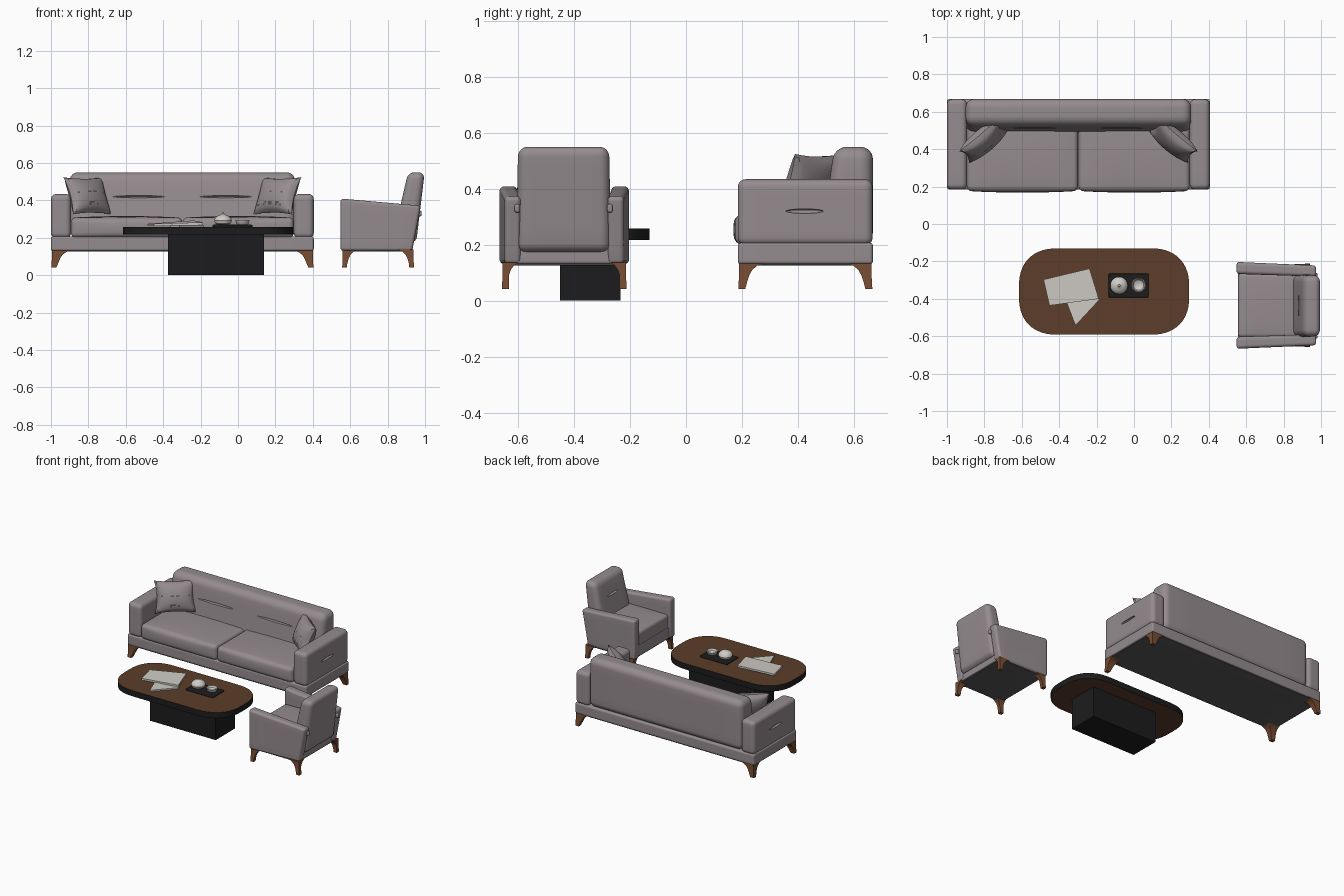
import bpy, bmesh, math, random
from mathutils import Vector, Matrix

if "Cube" in bpy.data.objects:
    bpy.data.objects.remove(bpy.data.objects["Cube"])

random.seed(3)

def material(name, rgb):
    m = bpy.data.materials.new(name)
    m.diffuse_color = (*rgb, 1)
    m.use_nodes = True
    m.node_tree.nodes["Principled BSDF"].inputs["Base Color"].default_value = m.diffuse_color
    return m

GREY = material("grey upholstery", (0.30, 0.262, 0.275))
DARK = material("dark underside", (0.10, 0.10, 0.10))
WOOD = material("walnut wood", (0.107, 0.048, 0.023))
LEG = material("leg wood", (0.19, 0.075, 0.033))
BLACK = material("black lacquer", (0.012, 0.012, 0.013))
CREAM = material("cream", (0.62, 0.60, 0.56))

def finish(name, bm, *mats):
    bmesh.ops.recalc_face_normals(bm, faces=bm.faces)
    me = bpy.data.meshes.new(name)
    bm.to_mesh(me)
    bm.free()
    ob = bpy.data.objects.new(name, me)
    bpy.context.collection.objects.link(ob)
    for m in mats:
        me.materials.append(m)
    return ob

def soft_box(name, lo, hi, r, mat=GREY, bulge=0.0, warp=None):
    """Rounded box between two corners, optional crowned top and vertex warp."""
    lo, hi = Vector(lo), Vector(hi)
    c, h = (lo + hi) / 2, (hi - lo) / 2
    n, k = 14, 4
    bm = bmesh.new()
    bmesh.ops.create_cube(bm, size=2)
    bmesh.ops.subdivide_edges(bm, edges=bm.edges[:], cuts=n - 1, use_grid_fill=True)
    def place(v, half):
        i = round((v + 1) / 2 * n)
        if i <= k:
            return -half + r * i / k
        if i >= n - k:
            return half - r * (n - i) / k
        return (half - r) * (2 * (i - k) / (n - 2 * k) - 1)
    for v in bm.verts:
        p = Vector(place(v.co[a], h[a]) for a in range(3))
        q = Vector(max(-h[a] + r, min(h[a] - r, p[a])) for a in range(3))
        p = q + (p - q).normalized() * r
        if bulge and p.z > 0:
            p.z += bulge * (1 - (p.x / h.x) ** 2) * (1 - (p.y / h.y) ** 2)
        if bulge and p.y < 0:
            p.y -= bulge * (1 - (p.x / h.x) ** 4) * (1 - (p.z / h.z) ** 2)
        p += c
        v.co = warp(p) if warp else p
    return finish(name, bm, mat)

def cut_slot(ob, centre, size):
    """Carve a lens-shaped crease into an object."""
    bm = bmesh.new()
    bmesh.ops.create_uvsphere(bm, u_segments=24, v_segments=12, radius=1)
    for v in bm.verts:
        v.co = Vector(centre) + Vector(v.co[a] * size[a] for a in range(3))
    cutter = finish("slot_cutter", bm)
    cutter.hide_render = True
    mod = ob.modifiers.new("slot", 'BOOLEAN')
    mod.operation, mod.solver, mod.object = 'DIFFERENCE', 'EXACT', cutter
    bpy.context.view_layer.objects.active = ob
    bpy.ops.object.modifier_apply(modifier="slot")
    bpy.data.objects.remove(cutter)

def corner_leg(name, x, y, sx, sy, wx, wy):
    """Bracket leg: flush outer corner, flaring inward at the top."""
    bm = bmesh.new()
    rings = []
    for z, f, o in ((0.137, 1, 0), (0.125, .72, 0), (0.11, .52, 0), (0.09, .4, 0), (0.065, .31, .002), (0.042, .22, .003)):
        a, b = x - sx * o, y - sy * o
        e, d = x + sx * max(wx * f, .022), y + sy * max(wy * f, .022)
        rings.append([bm.verts.new(p) for p in ((a, b, z), (e, b, z), (e, d, z), (a, d, z))])
    for r0, r1 in zip(rings, rings[1:]):
        for i in range(4):
            j = (i + 1) % 4
            bm.faces.new((r0[i], r0[j], r1[j], r1[i]))
    bm.faces.new(rings[0])
    bm.faces.new(rings[-1])
    finish(name, bm, LEG)

def lathe(name, profile, x, y, mat):
    bm = bmesh.new()
    vs = [bm.verts.new((r, 0, z)) for r, z in profile]
    es = [bm.edges.new(p) for p in zip(vs, vs[1:])]
    bmesh.ops.spin(bm, geom=vs + es, cent=(0, 0, 0), axis=(0, 0, 1), angle=math.tau, steps=32)
    bmesh.ops.remove_doubles(bm, verts=bm.verts, dist=1e-5)
    bmesh.ops.translate(bm, verts=bm.verts, vec=(x, y, 0))
    finish(name, bm, mat)

def prism(name, outline, height, side, cap):
    """Extrude a flat outline upward; caps and sides coloured separately."""
    bm = bmesh.new()
    f = bm.faces.new([bm.verts.new(p) for p in outline])
    top = bmesh.ops.extrude_face_region(bm, geom=[f], use_keep_orig=True)["geom"]
    bmesh.ops.translate(bm, verts=[g for g in top if isinstance(g, bmesh.types.BMVert)], vec=(0, 0, height))
    bm.normal_update()
    for f in bm.faces:
        f.material_index = 1 if abs(f.normal.z) > 0.7 else 0
    finish(name, bm, side, cap)

def pillow(name, x, y, z, yaw):
    bm = bmesh.new()
    n, w, h, t = 20, 0.27, 0.215, 0.055
    for s in (-1, 1):
        g = bmesh.ops.create_grid(bm, x_segments=n, y_segments=n, size=1)["verts"]
        for f in {f for v in g for f in v.link_faces}:
            m = f.calc_center_median()
            band = -0.75 < m.y < -0.55 or 0.05 < m.y < 0.15
            f.material_index = int(s < 0 and band and abs(m.x) < .8 and random.random() < 0.3)
        for v in g:
            u, q = v.co.x, v.co.y
            d = max(0, (1 - u * u) * (1 - q * q)) ** 0.45
            v.co = (u * w / 2 * (1 - .13 * (1 - q * q)), s * t * d, q * h / 2 * (1 - .1 * (1 - u * u)))
    bmesh.ops.remove_doubles(bm, verts=bm.verts, dist=1e-5)
    rot = Matrix.Rotation(yaw, 4, 'Z') @ Matrix.Rotation(math.radians(-22), 4, 'X')
    bmesh.ops.transform(bm, matrix=Matrix.Translation((x, y, z)) @ rot, verts=bm.verts)
    finish(name, bm, GREY, DARK)

# --- Sofa ---
soft_box("sofa_plinth", (-1, .185, .13), (.405, .668, .207), .012)
soft_box("sofa_underside", (-.993, .192, .126), (.398, .66, .136), .003, DARK)
for side, x0, x1, face in (("left", -1, -.893, -1), ("right", .298, .405, .405)):
    arm = soft_box("sofa_arm_" + side, (x0, .185, .198), (x1, .667, .434), .028)
    cut_slot(arm, (face, .424, .32), (.014, .068, .008))

def sofa_lean(p):
    if p.y < .6:
        p.y -= .05 * (.55 - p.z) / .35
    return p
back = soft_box("sofa_back", (-.9, .53, .2), (.305, .668, .55), .045, warp=sofa_lean)
for x in (-.53, -.065):
    cut_slot(back, (x, .51, .42), (.14, .018, .006))
soft_box("sofa_seat_left", (-.893, .178, .2), (-.299, .56, .308), .025, bulge=.009)
soft_box("sofa_seat_right", (-.296, .178, .2), (.298, .56, .308), .025, bulge=.009)
for x, sx in ((-.995, 1), (.4, -1)):
    for y, sy in ((.19, 1), (.663, -1)):
        corner_leg("sofa_leg", x, y, sx, sy, .11, .09)
pillow("pillow_left", -.805, .445, .425, math.radians(40))
pillow("pillow_right", .21, .445, .425, math.radians(-40))

# --- Armchair, facing left ---
def arm_shape(p):
    t = (p.x - .55) / .425
    f = (p.z - .13) / .28
    p.z -= .038 * t * f
    p.x -= .045 * t * (1 - f)
    p.y += (-.435 - p.y) * .08 * t
    return p
for side, y0, y1 in (("near", -.667, -.603), ("far", -.267, -.203)):
    soft_box("chair_arm_" + side, (.548, y0, .13), (.977, y1, .41), .018, warp=arm_shape)
soft_box("chair_plinth", (.556, -.62, .13), (.93, -.25, .215), .012)
soft_box("chair_underside", (.565, -.645, .126), (.925, -.225, .136), .003, DARK)
soft_box("chair_seat", (.556, -.606, .2), (.88, -.264, .305), .02, bulge=.006)

def back_shape(p):
    front = .87 + .23 * (p.z - .38)
    rear = .998 - .12 * (.55 - p.z)
    p.x = front + (rear - front) * p.x
    p.y += (p.y + .437) * .05 * (.55 - p.z) / .38
    return p

# Chair back is built at true thickness, then sheared to its lean
def chair_lean(p):
    return back_shape(Vector(((p.x - .9) / .1, p.y, p.z)))
chair_back = soft_box("chair_back", (.9, -.6, .17), (1.0, -.275, .55), .035, warp=chair_lean)
cut_slot(chair_back, (.881, -.437, .43), (.014, .06, .007))
for y in (-.603, -.272):
    soft_box("chair_back_knob", (.955, y - .01, .315), (.982, y + .01, .345), .008)
for x, sx in ((.56, 1), (.938, -1)):
    for y, sy in ((-.655, 1), (-.215, -1)):
        corner_leg("chair_leg", x, y, sx, sy, .08, .055)

# --- Coffee table ---
outline = []
for k, (sx, sy) in enumerate(((1, 1), (-1, 1), (-1, -1), (1, -1))):
    for i in range(15):
        a = math.pi / 2 * (k + i / 14)
        c, s = abs(math.cos(a)) ** .85, abs(math.sin(a)) ** .85
        outline.append((-.16 + sx * (.245 + .21 * c), -.361 + sy * (.025 + .206 * s), .217))
prism("table_top", outline, .041, BLACK, WOOD)
prism("table_base", [(-.375, -.45, 0), (.14, -.45, 0), (.14, -.235, 0), (-.375, -.235, 0)], .218, BLACK, BLACK)

# --- Things on the table ---
prism("lower_magazine", [(-.36, -.42, .258), (-.313, -.543, .258), (-.185, -.405, .258), (-.23, -.3, .258)],
      .01, CREAM, CREAM)
prism("upper_magazine", [(-.484, -.297, .262), (-.452, -.436, .262), (-.188, -.40, .27), (-.238, -.238, .28)],
      .013, CREAM, CREAM)
soft_box("tray", (-.136, -.393, .256), (.078, -.265, .27), .006, BLACK)
lathe("round_pot", [(0, .266), (.025, .266), (.042, .278), (.047, .292), (.043, .306), (.03, .317),
                    (.014, .323), (.007, .328), (.005, .334), (0, .336)], -.08, -.329, CREAM)
lathe("bowl", [(0, .266), (.02, .266), (.033, .277), (.038, .295), (.034, .295), (.028, .281), (.015, .273),
               (0, .272)], .024, -.326, CREAM)

# Smooth shading with crisp edges kept
bpy.ops.object.select_all(action='SELECT')
bpy.ops.object.shade_smooth_by_angle(angle=math.radians(35))
